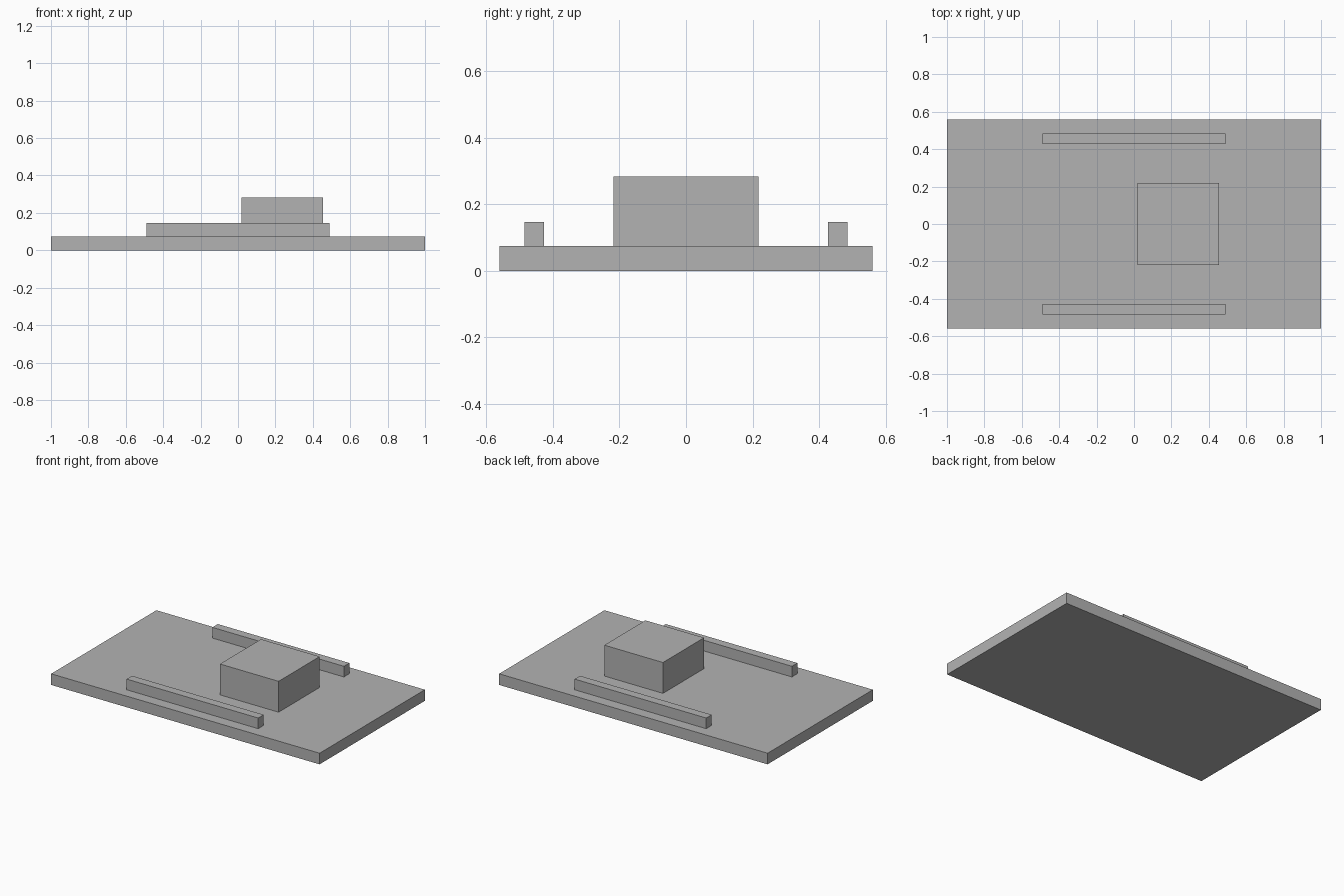
import bpy
import bmesh
from mathutils import Vector

default_cube = bpy.data.objects.get("Cube")
if default_cube:
    bpy.data.objects.remove(default_cube, do_unlink=True)

# Single flat grey
grey = bpy.data.materials.new("plain grey")
grey.use_nodes = True
colour = (0.45, 0.45, 0.45, 1)
grey.diffuse_color = colour
grey.node_tree.nodes["Principled BSDF"].inputs["Base Color"].default_value = colour


def box(name, centre, size):
    """Add a flat-shaded box whose base rests at the height of centre."""
    bm = bmesh.new()
    bmesh.ops.create_cube(bm, size=1)
    bmesh.ops.translate(bm, verts=bm.verts, vec=(0, 0, 0.5))
    bmesh.ops.scale(bm, verts=bm.verts, vec=Vector(size))
    mesh = bpy.data.meshes.new(name)
    bm.to_mesh(mesh)
    bm.free()
    mesh.materials.append(grey)
    obj = bpy.data.objects.new(name, mesh)
    obj.location = centre
    bpy.context.collection.objects.link(obj)
    return obj


base_top = 0.075

# Base slab
box("base_plate", (0, 0, 0), (2, 1.12, base_top))

# Raised block, offset to the left
box("raised_block", (0.237, 0, base_top), (0.437, 0.437, 0.208))

# Matching rails along the front and back
for name, side in (("front_rail", -1), ("back_rail", 1)):
    box(name, (0, side * 0.456, base_top), (0.98, 0.058, 0.072))
